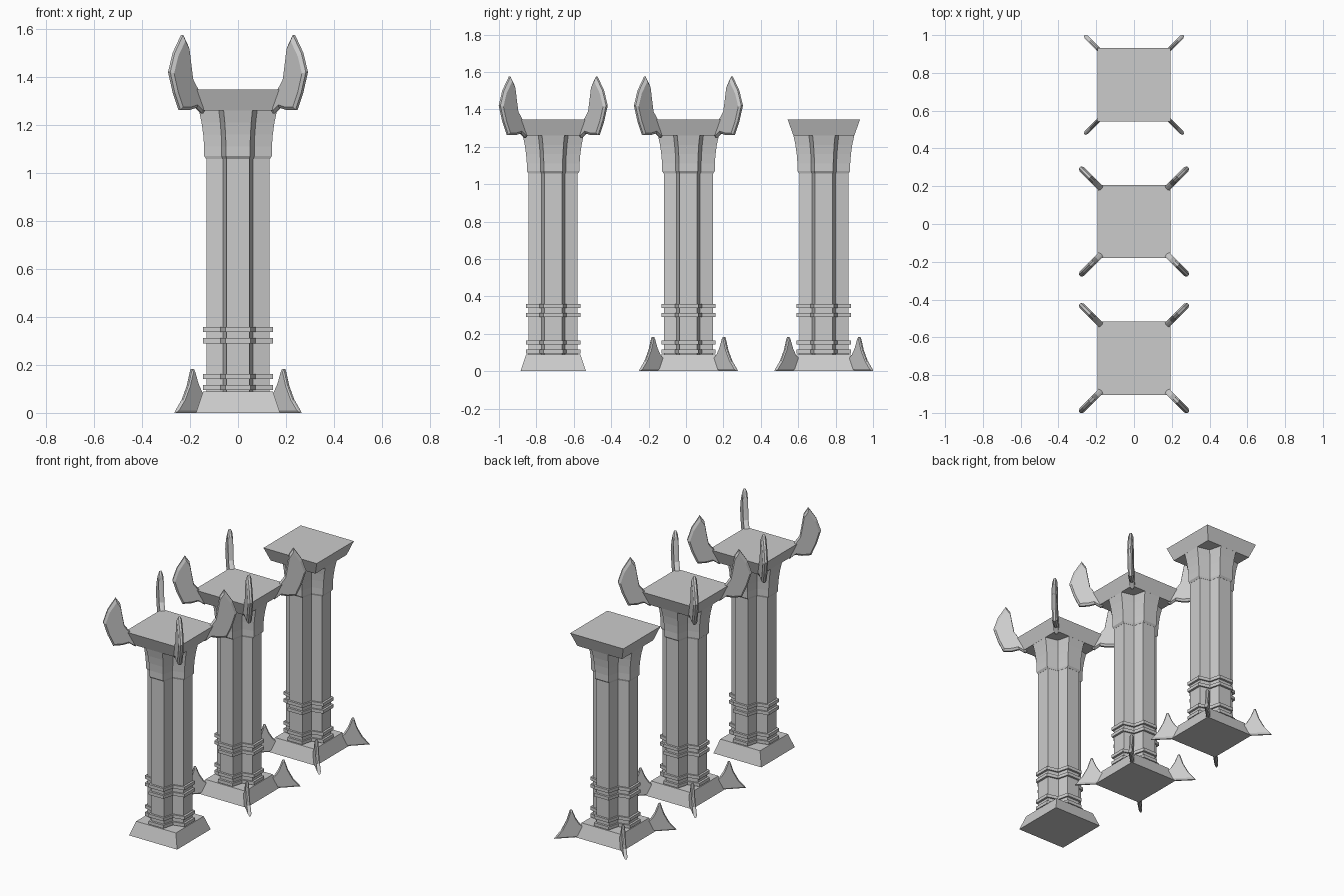
import bpy, bmesh
from math import cos, sin, pi

if "Cube" in bpy.data.objects:
    bpy.data.objects.remove(bpy.data.objects["Cube"])


def loft(name, rings, loc, angle=0.0):
    """Skin a stack of equal-length point rings and cap both ends."""
    bm = bmesh.new()
    rows = [[bm.verts.new(p) for p in ring] for ring in rings]
    n = len(rows[0])
    for a, b in zip(rows, rows[1:]):
        for i in range(n):
            j = (i + 1) % n
            bm.faces.new((a[i], a[j], b[j], b[i]))
    bm.faces.new(rows[0][::-1])
    bm.faces.new(rows[-1])
    bmesh.ops.recalc_face_normals(bm, faces=bm.faces[:])
    me = bpy.data.meshes.new(name)
    bm.to_mesh(me)
    bm.free()
    ob = bpy.data.objects.new(name, me)
    ob.location = loc
    ob.rotation_euler.z = angle
    bpy.context.collection.objects.link(ob)
    return ob


def cross(end, face, root, z):
    """Cross-shaped section whose four arms taper outwards."""
    pts = []
    for k in range(4):
        c, s = round(cos(k * pi / 2)), round(sin(k * pi / 2))
        for x, y in ((end, -face), (end, face), (root, root)):
            pts.append((c * x - s * y, s * x + c * y, z))
    return pts


def square(h, z):
    return [(-h, -h, z), (h, -h, z), (h, h, z), (-h, h, z)]


def fins(name, outline, thick, shrink, loc):
    """Four bevelled plates on the diagonals; outline is in front-view x, z."""
    pts = [(x * 2 ** 0.5, z) for x, z in outline]
    cx = sum(p[0] for p in pts) / len(pts)
    cz = sum(p[1] for p in pts) / len(pts)
    rings = []
    for y, s in ((-thick / 2, shrink), (-thick / 5, 1), (thick / 5, 1), (thick / 2, shrink)):
        rings.append([(cx + (x - cx) * s, y, cz + (z - cz) * s) for x, z in pts])
    for k in range(4):
        loft(f"{name}_{k + 1}", rings, loc, pi / 4 + k * pi / 2)


HORN = [(0.140, 1.262), (0.150, 1.247), (0.175, 1.272), (0.205, 1.262), (0.244, 1.262),
        (0.268, 1.335), (0.287, 1.42), (0.268, 1.50), (0.233, 1.575), (0.214, 1.535),
        (0.205, 1.46), (0.196, 1.39), (0.172, 1.345), (0.150, 1.30)]
SPIKE = [(0.13, 0.0), (0.262, 0.0), (0.233, 0.05), (0.209, 0.115), (0.194, 0.182),
         (0.186, 0.182), (0.170, 0.125), (0.152, 0.085), (0.13, 0.06)]


def pillar(tag, y, horns, spikes):
    loc = (0, y, 0)
    # plinth and top slab
    loft(f"plinth_{tag}", [square(0.175, 0), square(0.145, 0.09)], loc)
    loft(f"top_slab_{tag}", [square(0.163, 1.26), square(0.194, 1.347)], loc)
    # shaft
    loft(f"shaft_{tag}", [cross(0.131, 0.047, 0.063, 0.08),
                          cross(0.131, 0.047, 0.063, 1.07)], loc)
    # flared capital
    profile = [(0.132, 0.048, 0.064, 1.057), (0.141, 0.05, 0.068, 1.07),
               (0.141, 0.05, 0.068, 1.11), (0.145, 0.052, 0.070, 1.16),
               (0.152, 0.055, 0.074, 1.21), (0.163, 0.060, 0.080, 1.262)]
    loft(f"capital_{tag}", [cross(*p) for p in profile], loc)
    # raised bands round the shaft
    for i, z in enumerate((0.095, 0.142, 0.290, 0.337)):
        loft(f"band_{tag}_{i + 1}", [cross(0.145, 0.053, 0.072, z),
                                     cross(0.145, 0.053, 0.072, z + 0.021)], loc)
    # corner ornaments
    if horns:
        fins(f"horn_{tag}", HORN, 0.032, 0.88, loc)
    if spikes:
        fins(f"foot_spike_{tag}", SPIKE, 0.022, 0.88, loc)


pillar("front", -0.71, True, False)
pillar("middle", 0.013, True, True)
pillar("back", 0.737, False, True)
